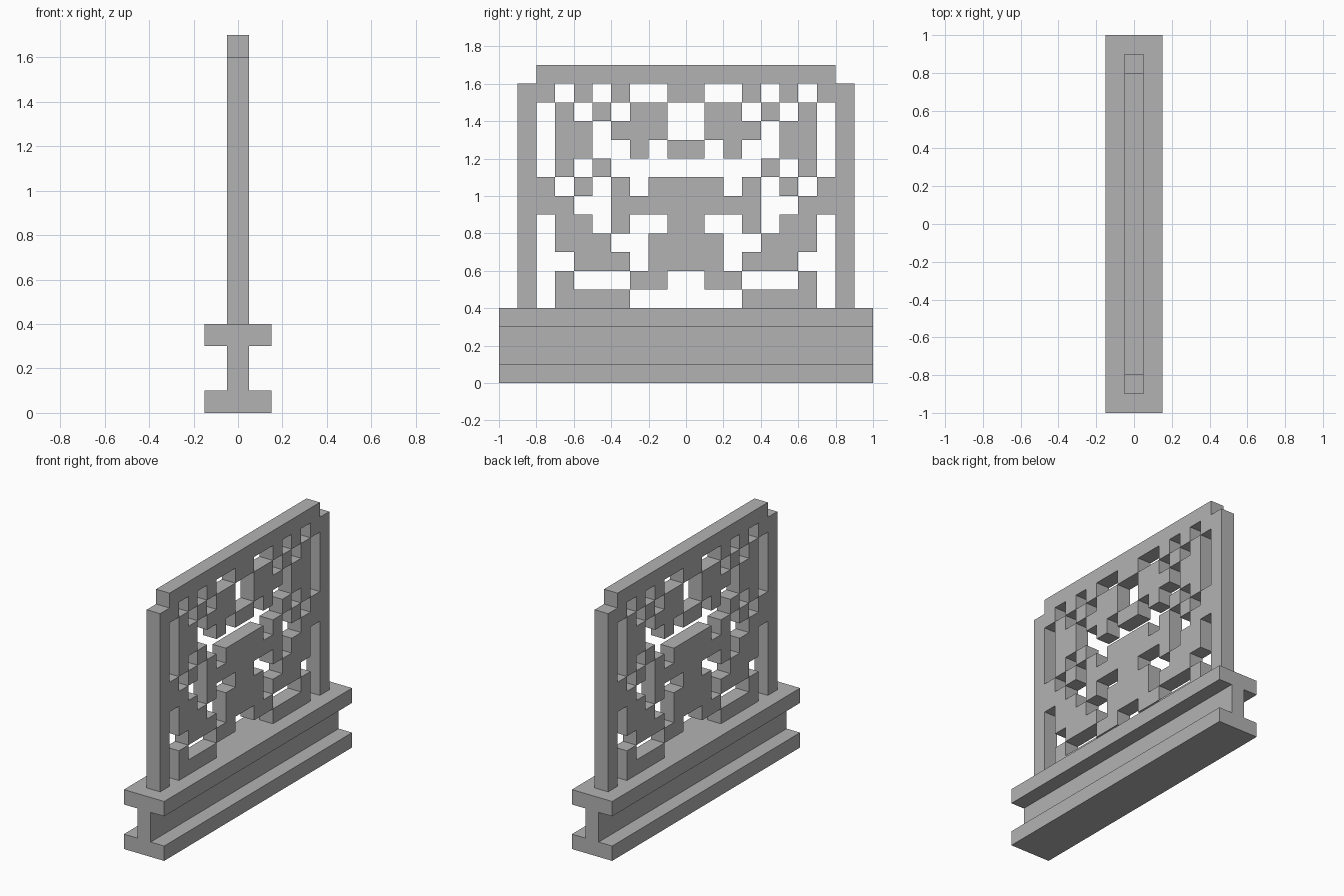
import bpy
import bmesh

cube = bpy.data.objects.get("Cube")
if cube:
    bpy.data.objects.remove(cube, do_unlink=True)

grey = bpy.data.materials.new("plain grey")
grey.use_nodes = True
colour = (0.45, 0.45, 0.45, 1)
grey.diffuse_color = colour
grey.node_tree.nodes["Principled BSDF"].inputs["Base Color"].default_value = colour

CELL = 0.1
BASE_TOP = 0.4


def finish(name, bm):
    """Turn a bmesh into a named flat-shaded object."""
    bmesh.ops.recalc_face_normals(bm, faces=bm.faces)
    mesh = bpy.data.meshes.new(name)
    bm.to_mesh(mesh)
    bm.free()
    mesh.materials.append(grey)
    obj = bpy.data.objects.new(name, mesh)
    bpy.context.collection.objects.link(obj)


def extrude(bm, vector):
    """Extrude every face in the mesh, keeping the starting faces as caps."""
    result = bmesh.ops.extrude_face_region(bm, geom=bm.faces[:], use_keep_orig=True)
    moved = [g for g in result["geom"] if isinstance(g, bmesh.types.BMVert)]
    bmesh.ops.translate(bm, verts=moved, vec=vector)


# I-beam base: half profile mirrored, then extruded along its length
half = [(0.15, 0), (0.15, 0.1), (0.05, 0.1), (0.05, 0.3), (0.15, 0.3), (0.15, BASE_TOP)]
profile = half + [(-x, z) for x, z in reversed(half)]
bm = bmesh.new()
bm.faces.new([bm.verts.new((x, -1, z)) for x, z in profile])
extrude(bm, (0, 2, 0))
finish("beam_base", bm)

# Pierced panel: each row runs from the centre to the outer edge, top row first
ROWS = [
    "########.",
    "#..#.#.##",
    ".##.#.#.#",
    ".###.##.#",
    "#.#..##.#",
    "....#.#.#",
    "##.#.#.##",
    "####..###",
    "#..#.##.#",
    "##..###.#",
    "##.###..#",
    ".##...#.#",
    "...####.#",
]
bm = bmesh.new()
for level, row in enumerate(reversed(ROWS)):
    z = BASE_TOP + level * CELL
    for col, mark in enumerate(row):
        if mark == "#":
            for y in (col * CELL, -(col + 1) * CELL):
                corners = [(y, z), (y + CELL, z), (y + CELL, z + CELL), (y, z + CELL)]
                bm.faces.new([bm.verts.new((-CELL / 2, a, b)) for a, b in corners])
bmesh.ops.remove_doubles(bm, verts=bm.verts, dist=0.001)
extrude(bm, (CELL, 0, 0))
finish("pierced_panel", bm)
